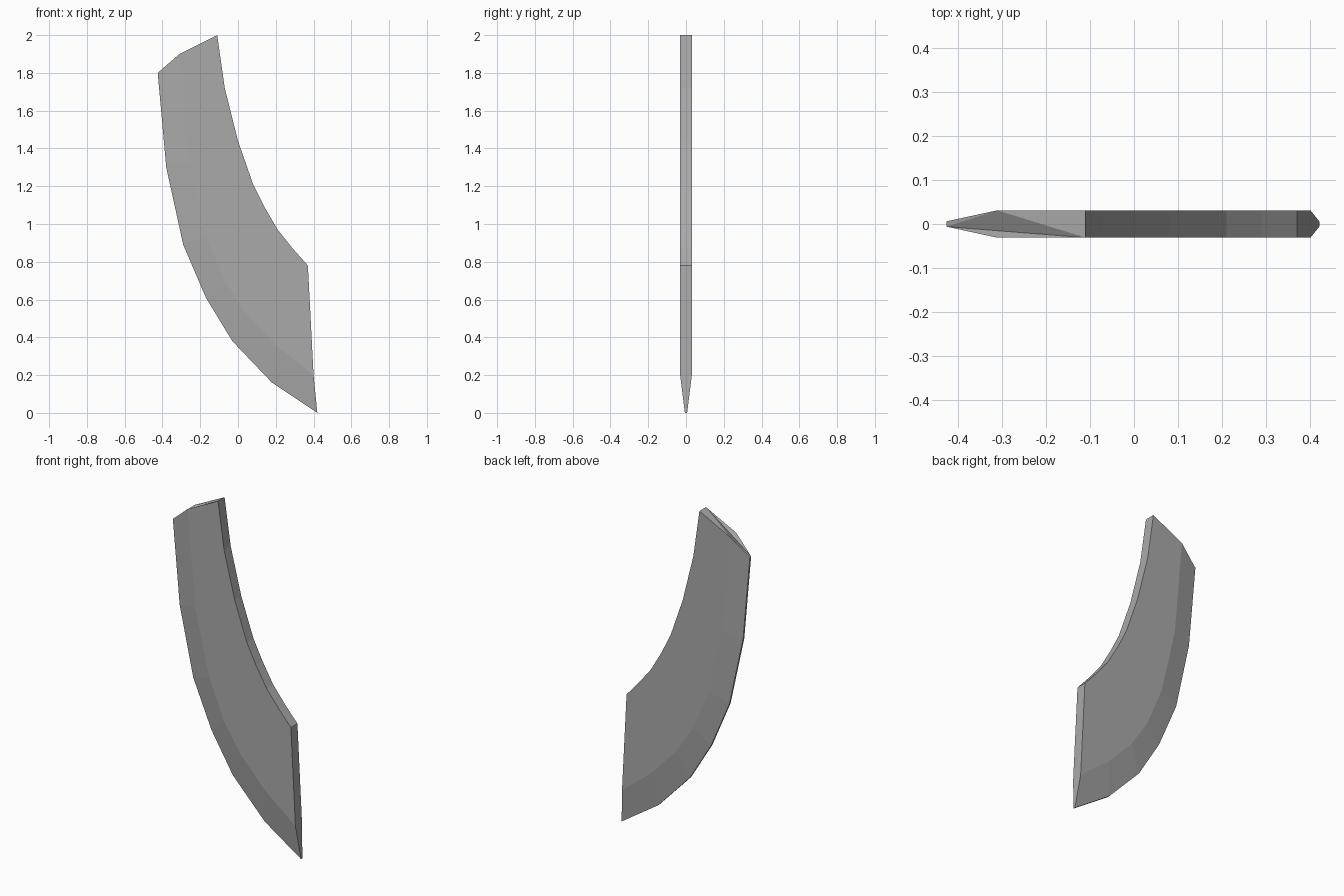
import bpy
import bmesh

cube = bpy.data.objects.get("Cube")
if cube:
    bpy.data.objects.remove(cube, do_unlink=True)

steel = bpy.data.materials.new("grey_steel")
steel.use_nodes = True
colour = (0.4, 0.4, 0.4, 1.0)
steel.diffuse_color = colour
steel.node_tree.nodes["Principled BSDF"].inputs["Base Color"].default_value = colour

# Blade outlines in x and z, each running from the top end to the lower tip
SPINE = [(-.11, 2), (-.07, 1.72), (0, 1.44), (.08, 1.21),
         (.14, 1.09), (.21, .97), (.29, .87), (.37, .78)]
RIDGE = [(-.31, 1.9), (-.26, 1.33), (-.17, .94), (-.07, .7),
         (.04, .53), (.2, .36), (.4, .2)]
EDGE = [(-.425, 1.8), (-.38, 1.3), (-.29, .89), (-.17, .61),
        (-.03, .38), (.18, .16), (.42, 0)]
HALF_BODY = 0.031
HALF_EDGE = 0.006

bm = bmesh.new()


def line(points, y):
    return [bm.verts.new((x, y, z)) for x, z in points]


def strip(a, b):
    for i in range(len(a) - 1):
        bm.faces.new((a[i], a[i + 1], b[i + 1], b[i]))


# Front and back: one flat cheek and one bevelled band each
sides = []
for s in (-1, 1):
    spine = line(SPINE, s * HALF_BODY)
    ridge = line(RIDGE, s * HALF_BODY)
    edge = line(EDGE, s * HALF_EDGE)
    bm.faces.new(spine + ridge[::-1])
    strip(ridge, edge)
    sides.append((spine, ridge, edge))

# Spine wall and narrow cutting edge
(spine_f, ridge_f, edge_f), (spine_b, ridge_b, edge_b) = sides
strip(spine_f, spine_b)
strip(edge_f, edge_b)

# Faceted top end
sf, rf, ef = spine_f[0], ridge_f[0], edge_f[0]
sb, rb, eb = spine_b[0], ridge_b[0], edge_b[0]
for tri in ((sf, sb, rb), (sf, rb, ef), (sf, ef, rf), (ef, rb, eb)):
    bm.faces.new(tri)

# Lower end
strip([spine_f[-1], ridge_f[-1], edge_f[-1]],
      [spine_b[-1], ridge_b[-1], edge_b[-1]])

bmesh.ops.recalc_face_normals(bm, faces=bm.faces[:])
mesh = bpy.data.meshes.new("blade")
bm.to_mesh(mesh)
bm.free()
mesh.materials.append(steel)
blade = bpy.data.objects.new("blade", mesh)
bpy.context.collection.objects.link(blade)
